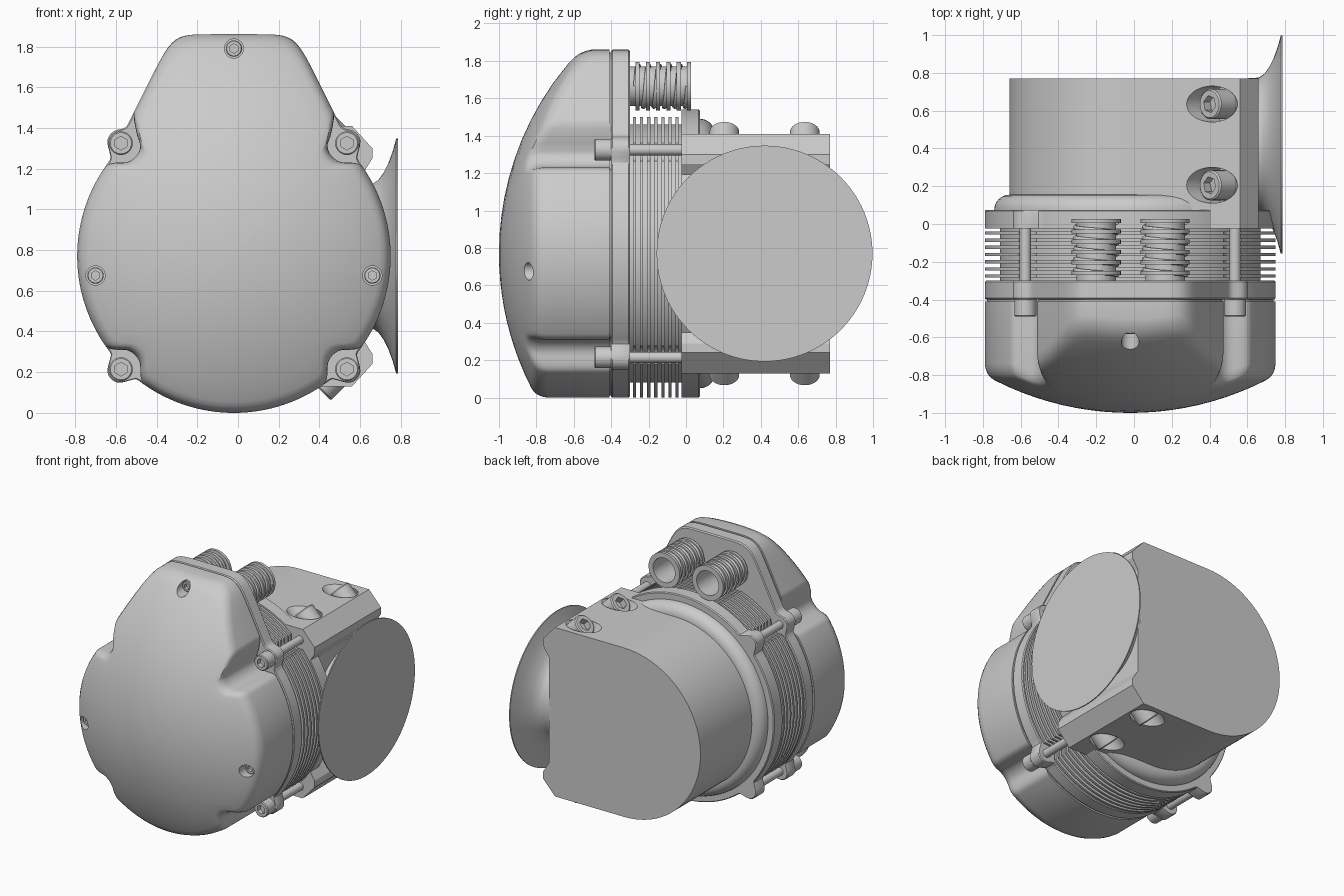
import bpy, bmesh
from math import pi, sin, cos, sqrt, radians
from mathutils import Vector

if "Cube" in bpy.data.objects:
    bpy.data.objects.remove(bpy.data.objects["Cube"])

CX, CZ, R = -0.02, 0.77, 0.77           # main axis and body radius
BOLT_R = 0.785                          # clamp bolt distance from the axis
BOLT_ANGLES = [radians(a) for a in (45, 135, 225, 315)]


def finish(name, bm):
    bmesh.ops.recalc_face_normals(bm, faces=bm.faces)
    mesh = bpy.data.meshes.new(name)
    bm.to_mesh(mesh)
    bm.free()
    ob = bpy.data.objects.new(name, mesh)
    bpy.context.collection.objects.link(ob)
    return ob


def activate(ob):
    bpy.ops.object.select_all(action='DESELECT')
    ob.select_set(True)
    bpy.context.view_layer.objects.active = ob


def smooth(ob, angle=32):
    activate(ob)
    bpy.ops.object.shade_smooth_by_angle(angle=radians(angle))
    return ob


def loft(name, rings, loc=(CX, 0, CZ), axis=(0, 1, 0), n=48):
    """Skin polar rings (distance, radius) along an axis; both may be functions."""
    bm = bmesh.new()
    loops = []
    for t, r in rings:
        loop = []
        for i in range(n):
            a = 2 * pi * i / n
            rad = r(a) if callable(r) else r
            y = t(rad) if callable(t) else t
            loop.append(bm.verts.new((rad * cos(a), y, rad * sin(a))))
        loops.append(loop)
    for a, b in zip(loops, loops[1:]):
        for i in range(n):
            j = (i + 1) % n
            bm.faces.new((a[i], a[j], b[j], b[i]))
    bm.faces.new(loops[0])
    bm.faces.new(loops[-1])
    ob = finish(name, bm)
    ob.rotation_mode = 'QUATERNION'
    ob.rotation_quaternion = Vector((0, 1, 0)).rotation_difference(Vector(axis))
    ob.location = loc
    return smooth(ob)


def cut(ob, cutters):
    activate(ob)
    for c in cutters:
        mod = ob.modifiers.new("cut", 'BOOLEAN')
        mod.operation, mod.solver, mod.object = 'DIFFERENCE', 'EXACT', c
        bpy.ops.object.modifier_apply(modifier=mod.name)
    for c in cutters:
        bpy.data.objects.remove(c)
    smooth(ob)


def socket_screw(name, loc, axis, r, length):
    """Cap screw whose face sits at loc and looks along axis."""
    def hexagon(a):
        return 0.5 * r / cos((a % (pi / 3)) - pi / 6)
    e = 0.1 * r
    return loft(name, [(-length, r), (-e, r), (0, r - e), (0, hexagon),
                       (-0.6 * r, hexagon)], loc, axis, 36)


# Outline functions around the main axis
def disc_hit(a, size, side):
    """Ray distance to the near (-1) or far (+1) side of a bolt disc."""
    for b in BOLT_ANGLES:
        off = BOLT_R * sin(a - b)
        if abs(off) < size and cos(a - b) > 0:
            return BOLT_R * cos(a - b) + side * sqrt(size ** 2 - off ** 2)
    return None


def tower(a):
    r = R
    if radians(38) < a < radians(142):
        top = 1.09 / sin(a)
        side = 0.755 / (0.894 * abs(cos(a)) + 0.447 * sin(a))
        r = max(R, (top ** -26 + side ** -26) ** (-1 / 26))
    return r


def notched(base, size):
    def f(a):
        hit = disc_hit(a, size, -1)
        return min(base(a), hit) if hit else base(a)
    return f


def eared(base, size):
    def f(a):
        hit = disc_hit(a, size, 1)
        return max(base(a), hit) if hit else base(a)
    return f


def soften(f, width):
    """Average an outline over a small angle to round its corners."""
    w = radians(width)
    return lambda a: sum(f((a + k * w / 4) % (2 * pi)) for k in range(-4, 5)) / 9


def scaled(f, s):
    return lambda a: f(a) * s


def dome(shift, radius=1.58):
    return lambda r: radius - 1 + shift - sqrt(radius ** 2 - r ** 2)


# Domed front cover with pockets for the clamp bolts
N = 288
cover_line = soften(notched(tower, 0.1), 2.2)
rings = [(-0.41, cover_line), (dome(0.06), cover_line),
         (dome(0.035), scaled(cover_line, 0.994)),
         (dome(0.014), scaled(cover_line, 0.98)),
         (dome(0.003), scaled(cover_line, 0.96))]
rings += [(dome(0), scaled(cover_line, 0.93 * (1 - k / 10))) for k in range(10)]
rings.append((dome(0), 0.01))
cover = loft("front_cover", rings, n=N)

# Recessed cover screws
spots = [(-0.02, 1.79), (-0.70, 0.675), (0.66, 0.675)]
cutters = []
for x, z in spots:
    y = dome(0)(sqrt((x - CX) ** 2 + (z - CZ) ** 2))
    cutters.append(loft("hole_cutter", [(-0.3, 0.047), (0.09, 0.047)], (x, y, z)))
    socket_screw("cover_screw", (x, y + 0.045, z), (0, -1, 0), 0.04, 0.06)
cut(cover, cutters)

# Gasket and eared flange
loft("gasket", [(-0.415, scaled(cover_line, 0.985)),
                (-0.395, scaled(cover_line, 0.985))], n=N)
flange_line = soften(eared(tower, 0.07), 1.5)
loft("flange", [(-0.40, scaled(flange_line, 0.992)), (-0.393, flange_line),
                (-0.307, flange_line), (-0.30, scaled(flange_line, 0.992))], n=N)

# Finned barrel
def fin_base(a):
    return min(R, 0.73 / sin(a)) if sin(a) > 0.5 else R


fin_line = notched(fin_base, 0.06)
loft("barrel", [(-0.31, 0.69), (0, 0.69)], n=96)
for k in range(7):
    y = -0.284 + k * 0.038
    loft("cooling_fin", [(y, fin_line), (y + 0.017, fin_line)], n=N)

# Eared back plate
plate_line = soften(eared(lambda a: R, 0.07), 1.5)
loft("back_plate", [(-0.025, plate_line), (0.068, plate_line),
                    (0.075, scaled(plate_line, 0.992))], n=N)


# Concave blend between plate and housing
def blend(r):
    return lambda a: min(r, 0.67 / cos(a)) if cos(a) > 0.5 else r


arc = [(0.075 + 0.08 * sin(k * pi / 12), 0.72 - 0.08 * (1 - cos(k * pi / 12)))
       for k in range(7)]
loft("housing_blend", [(0.07, blend(0.72))] +
     [(y, blend(r)) for y, r in arc], n=144)

# Rear housing: half-round on one side, chamfered block on the other
H = 0.64
upper = [(0.58, H), (0.68, 0.53), (0.68, 0.48), (0.63, 0.40)]
points = [(-H * sin(k * pi / 48), -H * cos(k * pi / 48)) for k in range(49)]
points += upper + [(x, -z) for x, z in reversed(upper)]
bm = bmesh.new()
face = bm.faces.new([bm.verts.new((CX + x, -0.025, CZ + z)) for x, z in points])
sweep = bmesh.ops.extrude_face_region(bm, geom=[face])
bmesh.ops.translate(bm, vec=(0, 0.795, 0),
                    verts=[v for v in sweep["geom"] if isinstance(v, bmesh.types.BMVert)])
housing = finish("rear_housing", bm)

# Slanted housing bolts in counterbores, top and bottom
cutters = []
for side in (1, -1):
    axis = (-1, 0, side)
    for y in (0.205, 0.635):
        loc = (0.40, y, CZ + side * 0.653)
        cutters.append(loft("bore_cutter", [(-0.12, 0.095), (0.3, 0.095)], loc, axis))
        socket_screw("housing_bolt", loc, axis, 0.08, 0.125)
cut(housing, cutters)

# Clamp bolts
for a in BOLT_ANGLES:
    x, z = CX + BOLT_R * cos(a), CZ + BOLT_R * sin(a)
    socket_screw("clamp_bolt_head", (x, -0.49, z), (0, -1, 0), 0.058, 0.1)
    loft("clamp_bolt_shaft", [(-0.31, 0.03), (0, 0.03)], (x, 0, z), n=24)

# Flared side horn with a flat disc face
horn = [(0.5, 0.345), (0.66, 0.355), (0.69, 0.375), (0.715, 0.41), (0.74, 0.46),
        (0.76, 0.515), (0.777, 0.577), (0.785, 0.577)]
loft("side_horn", horn, (0, 0.42, CZ), (1, 0, 0), n=96)

# Ribbed hollow coil tubes above the barrel
for x in (-0.20, 0.165):
    profile = [(-0.30, 0.105)]
    for k in range(6):
        y = -0.27 + k * 0.055
        profile += [(y, 0.105), (y, 0.13), (y + 0.022, 0.13), (y + 0.022, 0.105)]
    profile += [(0.027, 0.092), (-0.28, 0.092)]
    loft("coil_tube", profile, (x, 0, 1.665))
    curve = bpy.data.curves.new("coil_wire", 'CURVE')
    curve.dimensions, curve.bevel_depth, curve.bevel_resolution = '3D', 0.013, 1
    spline = curve.splines.new('POLY')
    steps = 140
    spline.points.add(steps)
    for i, p in enumerate(spline.points):
        a = 10 * pi * i / steps
        p.co = (x + 0.11 * cos(a), -0.27 + 0.28 * i / steps, 1.665 + 0.11 * sin(a), 1)
    bpy.context.collection.objects.link(bpy.data.objects.new("coil_wire", curve))
